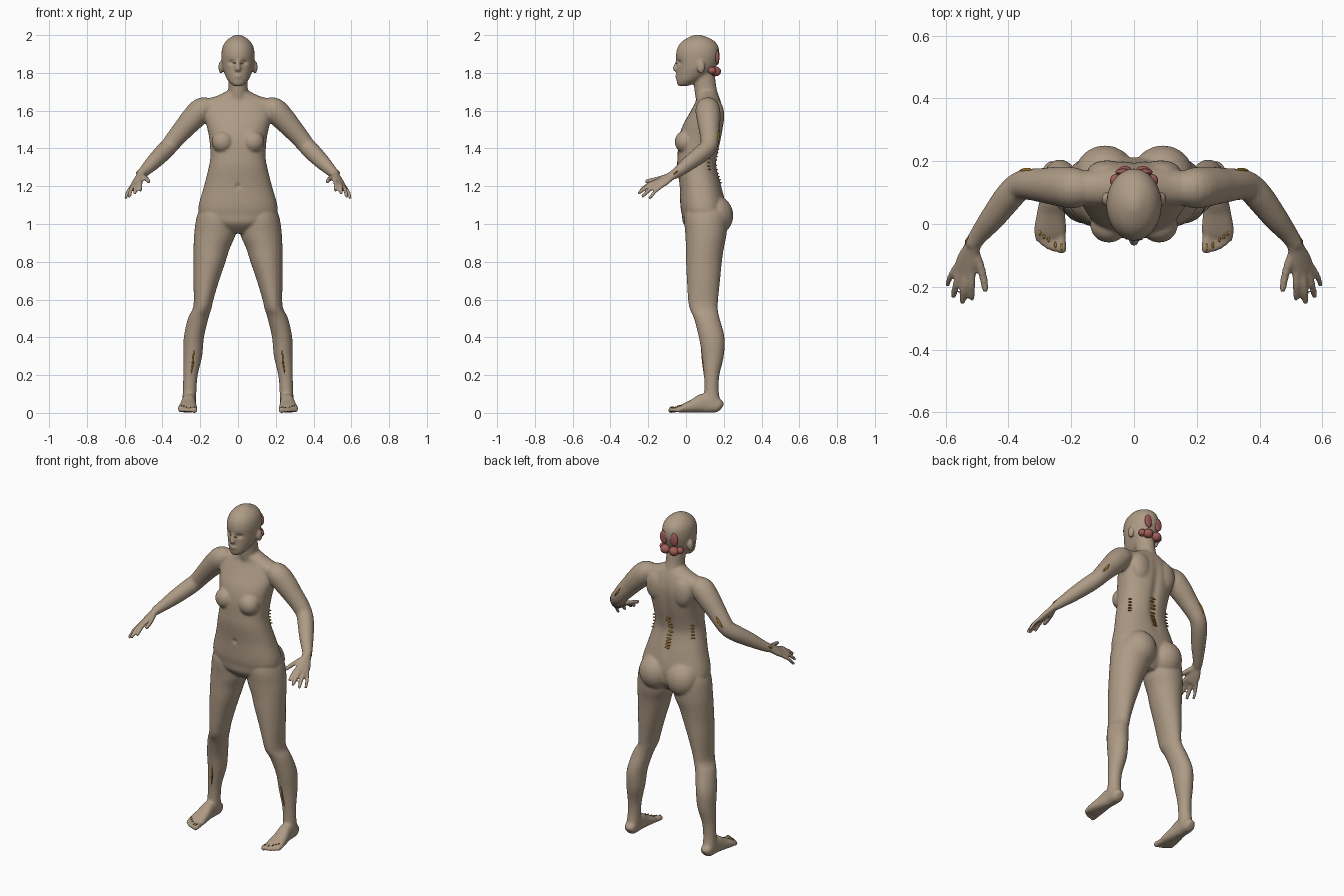
import bpy, bmesh, math
from mathutils import Vector, Matrix
from mathutils.bvhtree import BVHTree


def material(name, rgb):
    m = bpy.data.materials.new(name)
    m.diffuse_color = (*rgb, 1)
    return m


skin = material("skin tan", (0.42, 0.325, 0.235))
red = material("muted red", (0.36, 0.11, 0.10))
gold = material("dark gold", (0.38, 0.19, 0.02))


def spline(secs, steps=4):
    """Catmull-Rom interpolation of section tuples."""
    out = []
    for i in range(len(secs) - 1):
        p0, p1 = secs[max(i - 1, 0)], secs[i]
        p2, p3 = secs[i + 1], secs[min(i + 2, len(secs) - 1)]
        for j in range(steps):
            t = j / steps
            out.append([0.5 * (2 * b + (c - a) * t + (2 * a - 5 * b + 4 * c - d) * t * t
                               + (3 * b - a - 3 * c + d) * t ** 3)
                        for a, b, c, d in zip(p0, p1, p2, p3)])
    return out + [list(secs[-1])]


def loft(bm, secs, s=1, n=2.0, w=None, k=28):
    """Sections (x, y, z, ra, rb); level rings, or rings across the path when w is given."""
    secs = spline(secs)
    rings = []
    for i, (x, y, z, ra, rb) in enumerate(secs):
        a, b = Vector((1, 0, 0)), Vector((0, 1, 0))
        if w is not None:
            t = Vector(secs[min(i + 1, len(secs) - 1)][:3]) - Vector(secs[max(i - 1, 0)][:3])
            t.normalize()
            a = Vector(w)
            a = (a - t * a.dot(t)).normalized()
            b = t.cross(a)
        ring = []
        for j in range(k):
            c, d = math.cos(j * math.tau / k), math.sin(j * math.tau / k)
            p = Vector((x, y, z)) + a * ra * math.copysign(abs(c) ** (2 / n), c) \
                + b * rb * math.copysign(abs(d) ** (2 / n), d)
            ring.append(bm.verts.new((p.x * s, p.y, p.z)))
        rings.append(ring)
    for r, q in zip(rings, rings[1:]):
        for j in range(k):
            bm.faces.new((r[j], r[(j + 1) % k], q[(j + 1) % k], q[j]))
    bm.faces.new(rings[0])
    bm.faces.new(rings[-1])


def stack(rows):
    """(z, x min, x max, y front, y back) to loft sections."""
    return [((a + b) / 2, (f + g) / 2, z, (b - a) / 2, (g - f) / 2) for z, a, b, f, g in rows]


def ball(bm, c, r, u=20):
    m = Matrix.Translation(c) @ Matrix.Diagonal((*r, 1))
    bmesh.ops.create_uvsphere(bm, u_segments=u, v_segments=u // 2 + 2, radius=1, matrix=m)


def finish(bm, name, mat):
    bmesh.ops.recalc_face_normals(bm, faces=bm.faces[:])
    me = bpy.data.meshes.new(name)
    bm.to_mesh(me)
    bm.free()
    ob = bpy.data.objects.new(name, me)
    bpy.context.collection.objects.link(ob)
    me.materials.append(mat)
    me.polygons.foreach_set("use_smooth", [True] * len(me.polygons))
    return ob


bm = bmesh.new()
# torso
loft(bm, stack([(z, -h, h, f, g) for z, h, f, g in [
    (.95, .06, .04, .16), (1.0, .16, -.012, .2), (1.05, .205, -.022, .21), (1.1, .208, -.03, .21),
    (1.2, .18, -.034, .188), (1.3, .155, -.046, .163), (1.36, .146, -.045, .167),
    (1.45, .152, -.038, .187), (1.52, .166, -.018, .198), (1.58, .18, .015, .2),
    (1.63, .175, .042, .19), (1.66, .14, .055, .18), (1.685, .08, .055, .17), (1.7, .055, .055, .16)]]),
    n=2.3, k=48)
# neck
loft(bm, stack([(1.62, -.07, .07, .06, .185), (1.67, -.058, .058, .05, .175),
                (1.73, -.051, .051, .042, .16), (1.82, -.052, .052, .03, .15)]))
# head
loft(bm, stack([(z, -h, h, f, g) for z, h, f, g in [
    (1.73, .02, -.036, .0), (1.738, .034, -.046, .03), (1.76, .054, -.05, .075), (1.79, .069, -.05, .125),
    (1.82, .08, -.048, .152), (1.86, .086, -.05, .17), (1.9, .088, -.053, .177), (1.94, .081, -.042, .171),
    (1.97, .062, -.017, .148), (1.99, .036, .017, .11), (2.001, .014, .045, .08)]]), k=40)
# nose and lips
loft(bm, [(0, -.044, 1.868, .008, .01), (0, -.05, 1.845, .01, .012),
          (0, -.056, 1.822, .015, .016), (0, -.05, 1.808, .011, .012)])
ball(bm, (0, -.047, 1.785), (.022, .011, .007))
ball(bm, (0, -.045, 1.775), (.02, .011, .006))

W = (.77, .42, -.47)  # across the palm
for s in (1, -1):
    # ears, bust, shoulder blades, buttocks
    ball(bm, (s * .09, .08, 1.83), (.014, .022, .034))
    ball(bm, (s * .08, -.004, 1.435), (.06, .056, .06))
    ball(bm, (s * .085, .165, 1.57), (.065, .038, .085))
    ball(bm, (s * .092, .155, 1.045), (.098, .096, .105))
    # slope from neck to shoulder
    loft(bm, [(.03, .115, 1.68, .05, .035), (.1, .115, 1.635, .055, .045),
              (.18, .115, 1.61, .055, .05)], s, w=(0, 1, 0))
    # leg
    loft(bm, stack([
        (1.13, .06, .17, .03, .17), (1.05, .015, .215, -.008, .215), (.95, .012, .232, -.004, .215),
        (.87, .044, .235, 0, .2), (.8, .066, .235, 0, .19), (.7, .1, .236, .005, .18),
        (.6, .13, .234, .011, .17), (.55, .141, .24, .02, .168), (.5, .157, .265, .042, .178),
        (.4, .18, .287, .068, .204), (.3, .19, .29, .085, .2), (.2, .213, .29, .095, .177),
        (.12, .22, .292, .097, .173), (.06, .222, .295, .09, .182), (.02, .23, .29, .1, .18)]), s, k=36)
    # foot
    loft(bm, [(.258, .19, .028, .018, .02), (.258, .17, .038, .034, .037), (.26, .1, .052, .036, .052),
              (.264, .04, .037, .044, .036), (.267, -.02, .023, .052, .022),
              (.267, -.045, .016, .046, .014)], s, n=2.4, w=(1, 0, 0))
    for x, y, r in [(.231, -.094, .016), (.254, -.089, .012), (.273, -.082, .0115),
                    (.29, -.071, .011), (.306, -.055, .011)]:
        loft(bm, [(x * .9 + .026, -.03, .018, r, r), (x, y + .025, .017, r, r), (x, y + .01, .014, r, r),
                  (x, y, .012, r * .6, r * .6)], s, w=(1, 0, 0), k=12)
    # arm
    loft(bm, [(x, y, z, r, r) for x, y, z, r in [
        (.14, .115, 1.615, .05), (.19, .115, 1.605, .065), (.24, .12, 1.557, .063), (.285, .123, 1.507, .056),
        (.33, .126, 1.455, .05), (.365, .12, 1.411, .046), (.4, .085, 1.375, .046), (.45, .02, 1.325, .04),
        (.49, -.03, 1.285, .031), (.518, -.068, 1.259, .025)]], s, w=(0, 1, 0))
    # palm
    loft(bm, [(.505, -.05, 1.272, .026, .022), (.52, -.085, 1.25, .03, .019), (.531, -.115, 1.23, .038, .018),
              (.542, -.15, 1.209, .04, .015), (.545, -.162, 1.202, .034, .01)], s, w=W)
    # fingers and thumb: base, middle, tip
    for b, m, t, r in [((.516, -.155, 1.226), (.516, -.2, 1.208), (.517, -.238, 1.178), .0115),
                       ((.534, -.152, 1.217), (.543, -.205, 1.198), (.547, -.25, 1.163), .012),
                       ((.551, -.144, 1.206), (.567, -.192, 1.182), (.575, -.23, 1.146), .0115),
                       ((.564, -.134, 1.197), (.584, -.165, 1.17), (.594, -.193, 1.136), .0105),
                       ((.508, -.085, 1.255), (.486, -.145, 1.24), (.473, -.21, 1.225), .0135)]:
        e = [p + (p - q) * .06 for p, q in zip(t, m)]
        loft(bm, [(*b, r * 1.1, r * 1.1), (*m, r, r), (*t, r * .85, r * .85), (*e, r * .5, r * .5)],
             s, w=W, k=12)

# fuse the parts into one skin
body = finish(bm, "body", skin)
bpy.context.view_layer.objects.active = body
body.select_set(True)
rm = body.modifiers.new("fuse", 'REMESH')
rm.mode, rm.voxel_size, rm.use_smooth_shade = 'VOXEL', .006, True
sm = body.modifiers.new("soften", 'SMOOTH')
sm.factor, sm.iterations = .5, 9
for name in ("fuse", "soften"):
    bpy.ops.object.modifier_apply(modifier=name)

# soft dents: eye sockets, navel, spine furrow
for v in body.data.vertices:
    c = v.co
    if c.z > 1.8 and c.y < 0:
        v.co.y += .012 * math.exp(-((abs(c.x) - .035) / .016) ** 2 - ((c.z - 1.855) / .012) ** 2)
    elif 1.15 < c.z < 1.3 and c.y < 0:
        v.co.y += .008 * math.exp(-(c.x / .012) ** 2 - ((c.z - 1.2) / .014) ** 2)
    if 1.15 < c.z < 1.66 and c.y > .12:
        v.co.y -= .01 * math.exp(-(c.x / .025) ** 2) * math.sin((c.z - 1.15) / .51 * math.pi)
body.data.polygons.foreach_set("use_smooth", [True] * len(body.data.polygons))
body.data.update()

probe = bmesh.new()
probe.from_mesh(body.data)
tree = BVHTree.FromBMesh(probe)


def snap(p):
    return tree.find_nearest(Vector(p))[0]


# red lobes at the back of the head
bm = bmesh.new()
for s in (1, -1):
    ball(bm, (s * .029, .157, 1.808), (.029, .028, .026))
    ball(bm, (s * .055, .138, 1.812), (.022, .022, .02))
    ball(bm, snap((s * .042, .18, 1.88)), (.026, .011, .04))
finish(bm, "back_of_head_lobes", red)

# gold spine and rib tips
bm = bmesh.new()
for i in range(10):
    z = 1.225 + i * .018
    ball(bm, snap((0, .2, z)), (.017, .011, .005), 10)
    if 4 <= i <= 8:
        for s in (1, -1):
            ball(bm, snap((s * .14, .13, z - .005)), (.013, .009, .003), 10)
finish(bm, "spine_and_rib_tips", gold)

# gold slivers on shins, arms, wrists and toes
bm = bmesh.new()
for s in (1, -1):
    for a, b, r in [((.228, .06, .33), (.245, .06, .2), .005), ((.335, .2, 1.5), (.375, .2, 1.435), .007),
                    ((.53, -.04, 1.285), (.545, -.065, 1.265), .004)]:
        pts = [snap(Vector(a).lerp(Vector(b), i / 4)) for i in range(5)]
        loft(bm, [(*p, r * f, r * f) for p, f in zip(pts, (.3, .8, 1, .8, .3))], s, w=(1, .2, 0), k=8)
    for x, y in [(.231, -.075), (.254, -.07), (.273, -.063), (.29, -.052), (.306, -.036)]:
        ball(bm, snap((s * x, y, .06)), (.004, .012, .003), 8)
    # eye slits
    ball(bm, snap((s * .035, -.07, 1.855)), (.015, .003, .003), 10)
finish(bm, "gold_slivers", gold)
probe.free()
